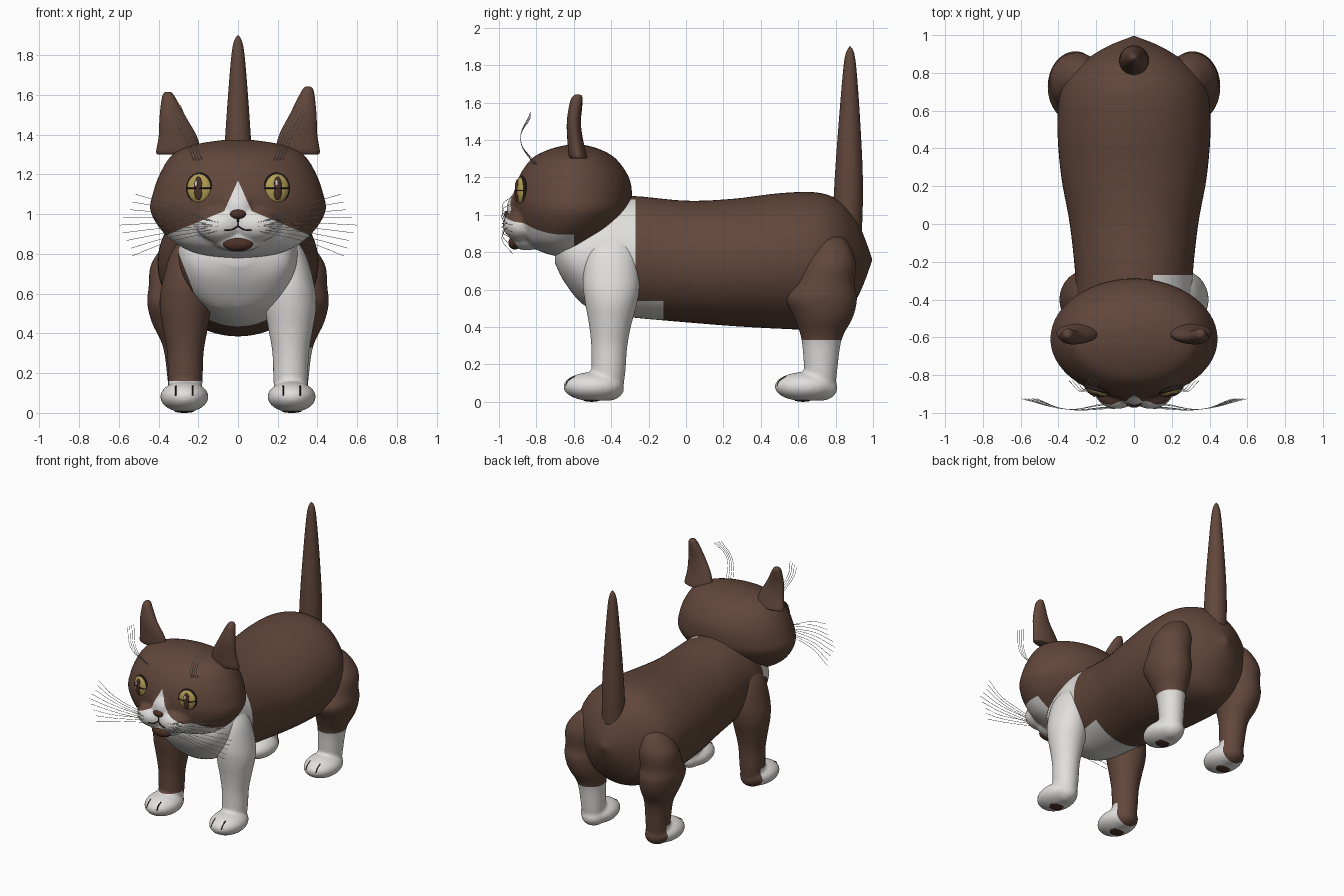
import bpy, bmesh, math, random
from mathutils import Vector, Matrix
from mathutils.bvhtree import BVHTree

random.seed(4)
scene = bpy.context.scene
if "Cube" in scene.objects:
    bpy.data.objects.remove(scene.objects["Cube"])


def material(name, rgb):
    m = bpy.data.materials.new(name)
    m.use_nodes = True
    m.diffuse_color = (*rgb, 1)
    m.node_tree.nodes["Principled BSDF"].inputs["Base Color"].default_value = (*rgb, 1)
    return m


BROWN = material("brown fur", (0.12, 0.062, 0.043))
WHITE = material("white fur", (0.75, 0.74, 0.72))
GOLD = material("gold eye", (0.45, 0.34, 0.09))
DARK = material("dark line", (0.015, 0.01, 0.008))
SKIN = material("dark brown skin", (0.075, 0.03, 0.02))


def loft(rings, axis="z", segs=40, steps=5):
    """Smooth closed skin over elliptical rings (x, y, z, radius a, radius b)."""
    rings = [Vector(r) for r in rings]
    last = len(rings) - 1
    path = []
    for i in range(last):
        p0, p1, p2, p3 = (rings[max(0, min(last, i + k))] for k in (-1, 0, 1, 2))
        for j in range(steps):
            t = j / steps
            path.append(p1 + (p2 - p0) * (t / 2) + (p0 * 2 - p1 * 5 + p2 * 4 - p3) * (t * t / 2)
                        + (p1 * 3 - p0 - p2 * 3 + p3) * (t ** 3 / 2))
    path.append(rings[-1])
    bm = bmesh.new()
    loops = []
    for x, y, z, a, b in path:
        loop = []
        for k in range(segs):
            u = a * math.cos(k * math.tau / segs)
            v = b * math.sin(k * math.tau / segs)
            loop.append(bm.verts.new((x + u, y, z + v) if axis == "y" else (x + u, y + v, z)))
        loops.append(loop)
    for lo, hi in zip(loops, loops[1:]):
        for k in range(segs):
            n = (k + 1) % segs
            bm.faces.new((lo[k], lo[n], hi[n], hi[k]))
    for loop in (loops[0], loops[-1]):
        bm.faces.new(loop)
    bmesh.ops.recalc_face_normals(bm, faces=bm.faces)
    return bm


def ball(centre, size, turn=0):
    bm = bmesh.new()
    m = Matrix.Translation(centre) @ Matrix.Rotation(turn, 4, "Z") @ Matrix.Diagonal((*size, 1))
    bmesh.ops.create_uvsphere(bm, u_segments=28, v_segments=16, radius=1, matrix=m)
    return bm


def finish(name, bm, mats, rule=None, cuts=()):
    """Cut crisp colour borders, colour the faces by a rule and add the object."""
    for co, no in cuts:
        geom = bm.verts[:] + bm.edges[:] + bm.faces[:]
        bmesh.ops.bisect_plane(bm, geom=geom, dist=1e-5, plane_co=co, plane_no=no)
    for f in bm.faces:
        f.smooth = True
        if rule:
            f.material_index = int(rule(f.calc_center_median()))
    me = bpy.data.meshes.new(name)
    bm.to_mesh(me)
    for m in mats:
        me.materials.append(m)
    ob = bpy.data.objects.new(name, me)
    scene.collection.objects.link(ob)
    return ob


def blend(parts, voxel):
    """Fuse overlapping closed parts into one soft skin."""
    bm = bmesh.new()
    for p in parts:
        me = bpy.data.meshes.new("part")
        p.to_mesh(me)
        bm.from_mesh(me)
        bpy.data.meshes.remove(me)
    ob = finish("blend_helper", bm, [])
    mod = ob.modifiers.new("fuse", "REMESH")
    mod.mode, mod.voxel_size = "VOXEL", voxel
    mod = ob.modifiers.new("soften", "SMOOTH")
    mod.factor, mod.iterations = 0.5, 5
    me = bpy.data.meshes.new_from_object(ob.evaluated_get(bpy.context.evaluated_depsgraph_get()))
    out = bmesh.new()
    out.from_mesh(me)
    bpy.data.objects.remove(ob)
    return out


def tube(name, points, radius, mat):
    cu = bpy.data.curves.new(name, "CURVE")
    cu.dimensions = "3D"
    cu.bevel_depth, cu.bevel_resolution = radius, 1
    sp = cu.splines.new("BEZIER")
    sp.bezier_points.add(len(points) - 1)
    for bp, p in zip(sp.bezier_points, points):
        bp.co = p
        bp.handle_left_type = bp.handle_right_type = "AUTO"
    cu.resolution_u = 6
    cu.materials.append(mat)
    scene.collection.objects.link(bpy.data.objects.new(name, cu))


def on_front(tree, x, z, start=-2):
    hit = tree.ray_cast(Vector((x, start, z)), Vector((0, 1, 0)))[0]
    return hit if hit else Vector((x, start + 0.2, z))


# Body: barrel with white bib on the chest
body = loft([(0, y, z, a, b) for y, z, a, b in (
    (-.7, .78, .06, .04), (-.65, .78, .23, .14), (-.55, .77, .29, .25), (-.42, .78, .31, .31),
    (-.28, .775, .31, .325), (0, .75, .34, .325), (.25, .745, .385, .34), (.5, .753, .405, .362),
    (.7, .753, .39, .366), (.82, .75, .32, .325), (.9, .76, .21, .23), (.95, .76, .12, .13),
    (.995, .76, .004, .004))], axis="y", segs=64)


def bib(c):
    inside = c.x + .39 * c.z > .015
    if c.y < -.27:
        return c.x > .1 or (inside and (c.z < .82 or c.y < -.5))
    return c.y < -.12 and c.z < .54 and inside


finish("body", body, [BROWN, WHITE], bib, [
    ((0, -.27, 0), (0, 1, 0)), ((0, -.12, 0), (0, 1, 0)), ((0, 0, .54), (0, 0, 1)),
    ((0, 0, .82), (0, 0, 1)), ((.1, 0, 0), (1, 0, 0)), ((.015, 0, 0), (1, 0, .39))])

# Tail
finish("tail", loft([(0, y, z, r, r) for z, y, r in (
    (.9, .86, .08), (1.1, .868, .078), (1.3, .872, .07), (1.6, .875, .05), (1.8, .876, .033),
    (1.87, .877, .02), (1.9, .877, .003))]), [BROWN])

# Head: skull, muzzle, bridge and chin
skull = loft([(0, y, z, a, b) for z, y, a, b in (
    (.775, -.64, .06, .04), (.8, -.64, .2, .13), (.85, -.66, .31, .19), (.93, -.63, .395, .265),
    (1.02, -.61, .442, .308), (1.1, -.605, .43, .317), (1.2, -.6, .395, .295),
    (1.3, -.6, .33, .225), (1.35, -.595, .22, .135), (1.374, -.59, .07, .045))], segs=56)
head = blend([skull, ball((.09, -.88, .945), (.12, .1, .085)), ball((-.09, -.88, .945), (.12, .1, .085)),
              ball((0, -.875, 1.03), (.09, .085, .1)), ball((0, -.85, .86), (.12, .09, .05))], .013)
face = BVHTree.FromBMesh(head)


def mask(c):
    x = abs(c.x)
    return c.y < -.6 and (c.z < 1.045 - .42 * x or x < (1.17 - c.z) * .45)


finish("head", head, [BROWN, WHITE], mask, [((0, -.6, 0), (0, 1, 0))] + [
    p for s in (1, -1) for p in (((0, 0, 1.045), (.42 * s, 0, 1)), ((0, 0, 1.17), (s, 0, .45)))])

# Nose, mouth and chin spot
nose = on_front(face, 0, 1.0)
finish("nose", ball(nose + Vector((0, .004, 0)), (.04, .022, .024)), [SKIN])
finish("chin_spot", ball(on_front(face, 0, .85) + Vector((0, .02, 0)), (.075, .035, .036)), [SKIN])
tube("mouth_centre", [on_front(face, 0, z) for z in (.985, .96, .94)], .004, DARK)

for s, side in ((1, "left"), (-1, "right")):
    tube(side + "_mouth", [on_front(face, s * x, z) for x, z in ((0, .94), (.03, .922), (.07, .92))],
         .004, DARK)

    # Ears
    tall = 1 if s > 0 else .92
    finish(side + "_ear", loft([(s * x, y, 1.3 + (z - 1.3) * tall, a, b) for z, x, y, a, b in (
        (1.3, .3, -.575, .1, .035), (1.315, .3, -.578, .112, .048), (1.4, .303, -.592, .096, .042),
        (1.5, .327, -.6, .068, .037), (1.6, .347, -.588, .038, .033), (1.635, .352, -.58, .022, .024),
        (1.643, .352, -.58, .006, .008))]), [BROWN])

    # Eyes
    out = Vector((s * .25, -.97, 0))
    eye = on_front(face, s * .195, 1.13)
    finish(side + "_eye_rim", ball(eye - out * .004, (.068, .022, .08), s * .25), [DARK])
    finish(side + "_eye", ball(eye, (.062, .028, .073), s * .25), [GOLD])
    across = Vector((.97, s * .25, 0))
    tube(side + "_eye_seam", [eye + across * d + out * h for d, h in
                              ((-.064, .004), (-.03, .025), (.03, .025), (.064, .004))], .004, DARK)
    finish(side + "_pupil", ball(eye + out * .022, (.023, .011, .06), s * .25), [SKIN])
    finish(side + "_eye_glint", ball(eye + out * .031 + Vector((-.009, 0, .026)),
                                     (.007, .004, .016), s * .25), [WHITE])

    # Whiskers on the muzzle and brow
    for i in range(9):
        t = i / 8
        root = on_front(face, s * (.1 + .03 * (i % 3)), .915 + .06 * t)
        reach = .6 - .06 * abs(2 * t - 1) - random.uniform(0, .03)
        tip = Vector((s * reach, -.925, .79 + .31 * t))
        mid = Vector((s * .36, -.98, root.z * .45 + tip.z * .55 + .01))
        tube(side + "_whisker", [root, mid, tip], .0014, WHITE)
    for i in range(4):
        root = on_front(face, s * (.18 + .014 * i), 1.27)
        tube(side + "_brow_whisker", [root, (s * (.23 + .016 * i), -.885, 1.4),
                                      (s * (.29 + .018 * i), -.83, 1.55 - .01 * i)], .0014, WHITE)

# Legs: (height, y, x, radius x, radius y)
FRONT = ((.05, -.42, .265, .07, .08), (.15, -.415, .265, .086, .09), (.3, -.41, .265, .092, .097),
         (.42, -.405, .265, .112, .115), (.54, -.4, .265, .13, .142), (.65, -.4, .265, .118, .152),
         (.8, -.4, .25, .09, .13), (.9, -.39, .22, .05, .07))
HIND = ((.05, .72, .27, .07, .075), (.15, .72, .27, .083, .087), (.33, .725, .28, .097, .107),
        (.45, .735, .3, .132, .157), (.55, .725, .31, .147, .19), (.63, .74, .31, .14, .162),
        (.75, .765, .3, .137, .142), (.86, .77, .27, .085, .09), (.895, .77, .25, .03, .03))
SOCK = {"front_left": 2, "front_right": .16, "hind_left": .33, "hind_right": .16}

for end, rings, paw_y in (("front", FRONT, -.495), ("hind", HIND, .635)):
    for s, side in ((1, "left"), (-1, "right")):
        name = end + "_" + side
        top = SOCK[name]
        heel = paw_y + (.1 if s < 0 else 9)
        leg = blend([loft([(s * x, y, z, a, b) for z, y, x, a, b in rings]),
                     ball((s * .27, paw_y, .081), (.122, .162, .078)),
                     ball((s * .265, rings[0][1], .075), (.085, .09, .07))], .012)
        tree = BVHTree.FromBMesh(leg)
        finish(name + "_leg", leg, [BROWN, WHITE], lambda c: c.z < top and c.y < heel,
               [((0, 0, top), (0, 0, 1)), ((0, heel, 0), (0, 1, 0))])
        # Toe lines and paw pad
        for d in (-.042, .042):
            tube(name + "_toe_line", [on_front(tree, s * .27 + d, z, paw_y - .4)
                                      for z in (.085, .11, .135)], .004, DARK)
        finish(name + "_pad", ball((s * .27, paw_y - .01, .009), (.05, .045, .009)), [SKIN])
